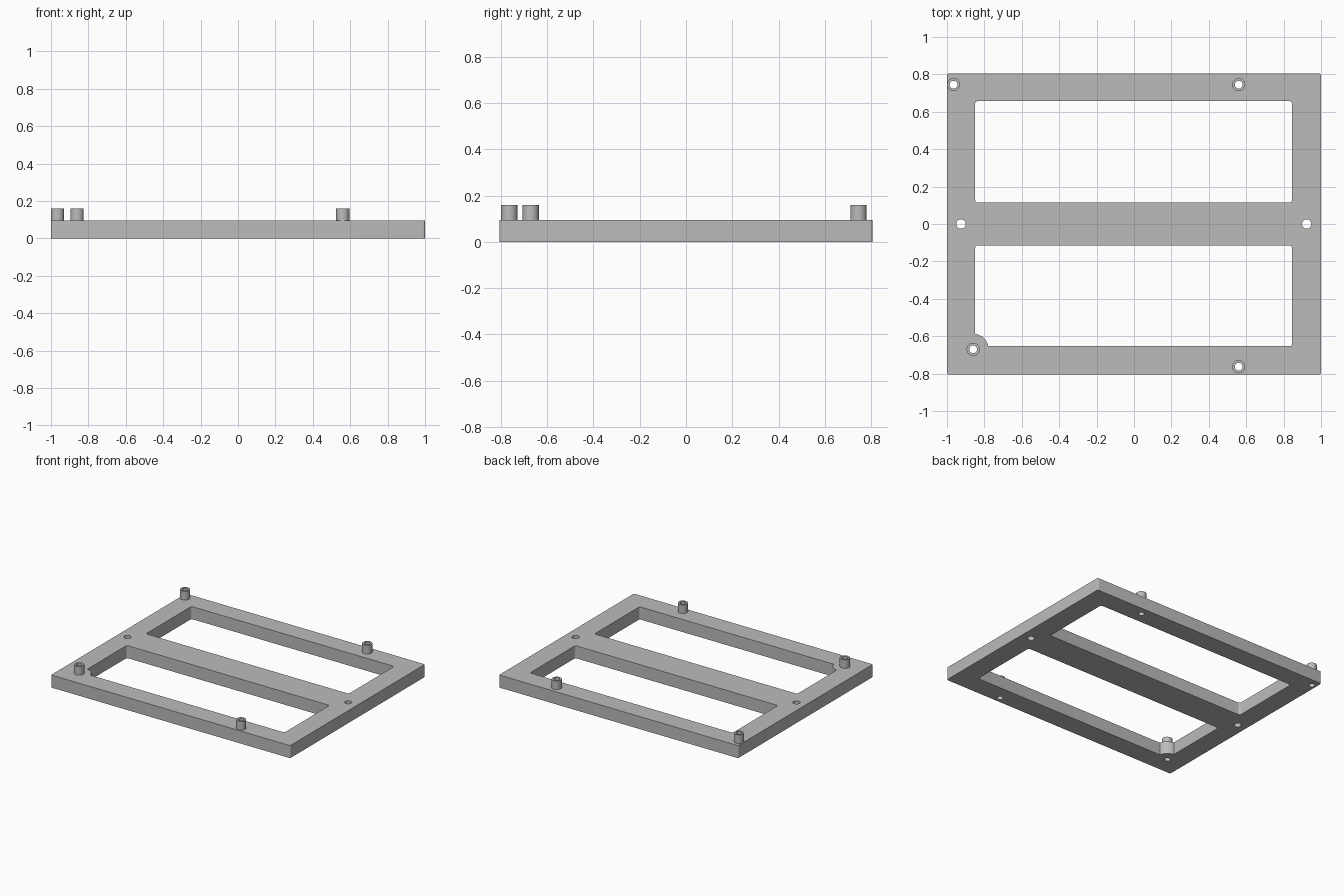
import bpy, bmesh
from math import sin, cos, pi, atan2, sqrt

cube = bpy.data.objects.get("Cube")
if cube:
    bpy.data.objects.remove(cube, do_unlink=True)

TOP = 0.095          # plate thickness
BOSS_TOP = 0.16

grey = bpy.data.materials.new("plain grey")
grey.use_nodes = True
grey.diffuse_color = (0.5, 0.5, 0.5, 1)
grey.node_tree.nodes["Principled BSDF"].inputs["Base Color"].default_value = (0.5, 0.5, 0.5, 1)


def arc(cx, cy, r, a0, a1, n):
    return [(cx + r * cos(a0 + (a1 - a0) * i / n), cy + r * sin(a0 + (a1 - a0) * i / n))
            for i in range(n + 1)]


def circle(cx, cy, r):
    return arc(cx, cy, r, 0, 2 * pi, 32)[:-1]


def round_rect(x0, x1, y0, y1, r):
    corners = [(x1 - r, y1 - r), (x0 + r, y1 - r), (x0 + r, y0 + r), (x1 - r, y0 + r)]
    return [p for i, (cx, cy) in enumerate(corners)
            for p in arc(cx, cy, r, i * pi / 2, (i + 1) * pi / 2, 6)]


def slab(name, loops, z0, z1):
    """Fill an outline with holes and extrude it from z0 to z1."""
    curve = bpy.data.curves.new(name + "_profile", "CURVE")
    curve.dimensions = "2D"
    curve.fill_mode = "BOTH"
    curve.extrude = (z1 - z0) / 2
    for pts in loops:
        spline = curve.splines.new("POLY")
        spline.points.add(len(pts) - 1)
        for point, (x, y) in zip(spline.points, pts):
            point.co = (x, y, 0, 1)
        spline.use_cyclic_u = True
    helper = bpy.data.objects.new(name + "_helper", curve)
    bpy.context.collection.objects.link(helper)
    graph = bpy.context.evaluated_depsgraph_get()
    mesh = bpy.data.meshes.new_from_object(helper.evaluated_get(graph))
    bpy.data.objects.remove(helper, do_unlink=True)
    bpy.data.curves.remove(curve)

    bm = bmesh.new()
    bm.from_mesh(mesh)
    bmesh.ops.remove_doubles(bm, verts=bm.verts, dist=1e-5)
    bmesh.ops.translate(bm, verts=bm.verts, vec=(0, 0, (z0 + z1) / 2))
    bmesh.ops.recalc_face_normals(bm, faces=bm.faces)
    bm.to_mesh(mesh)
    bm.free()
    mesh.name = name
    mesh.materials.clear()
    mesh.materials.append(grey)
    obj = bpy.data.objects.new(name, mesh)
    bpy.context.collection.objects.link(obj)
    bpy.ops.object.select_all(action="DESELECT")
    obj.select_set(True)
    bpy.context.view_layer.objects.active = obj
    bpy.ops.object.shade_smooth_by_angle(angle=pi / 6)
    return obj


bosses = {"back_right_boss": (-0.965, 0.745), "back_left_boss": (0.56, 0.745),
          "front_right_boss": (-0.86, -0.67), "front_left_boss": (0.56, -0.763)}

# Front window: one corner curves around the nearby boss
wx0, wx1, wy0, wy1 = -0.85, 0.846, -0.653, -0.115
bx, by = bosses["front_right_boss"]
R = 0.083
a_side = atan2(sqrt(R * R - (wx0 - bx) ** 2), wx0 - bx)
a_front = atan2(wy0 - by, sqrt(R * R - (wy0 - by) ** 2))
front_window = round_rect(wx0, wx1, wy0, wy1, 0.015)
front_window = [p for p in front_window if p[0] > -0.8 or p[1] > -0.5]
split = next(i for i, p in enumerate(front_window) if p[0] > 0 and p[1] < -0.5)
front_window[split:split] = arc(bx, by, R, a_side, a_front, 12)

# Frame plate with two windows, two fixing holes and the boss bores
loops = [round_rect(-1, 1, -0.805, 0.805, 0.01),
         round_rect(wx0, wx1, 0.115, 0.657, 0.015), front_window]
loops += [circle(x, 0, 0.025) for x in (-0.925, 0.923)]
loops += [circle(x, y, 0.021) for x, y in bosses.values()]
slab("frame_plate", loops, 0, TOP)

# Hollow standoff bosses
for name, (x, y) in bosses.items():
    slab(name, [circle(x, y, 0.035), circle(x, y, 0.021)], TOP, BOSS_TOP)
